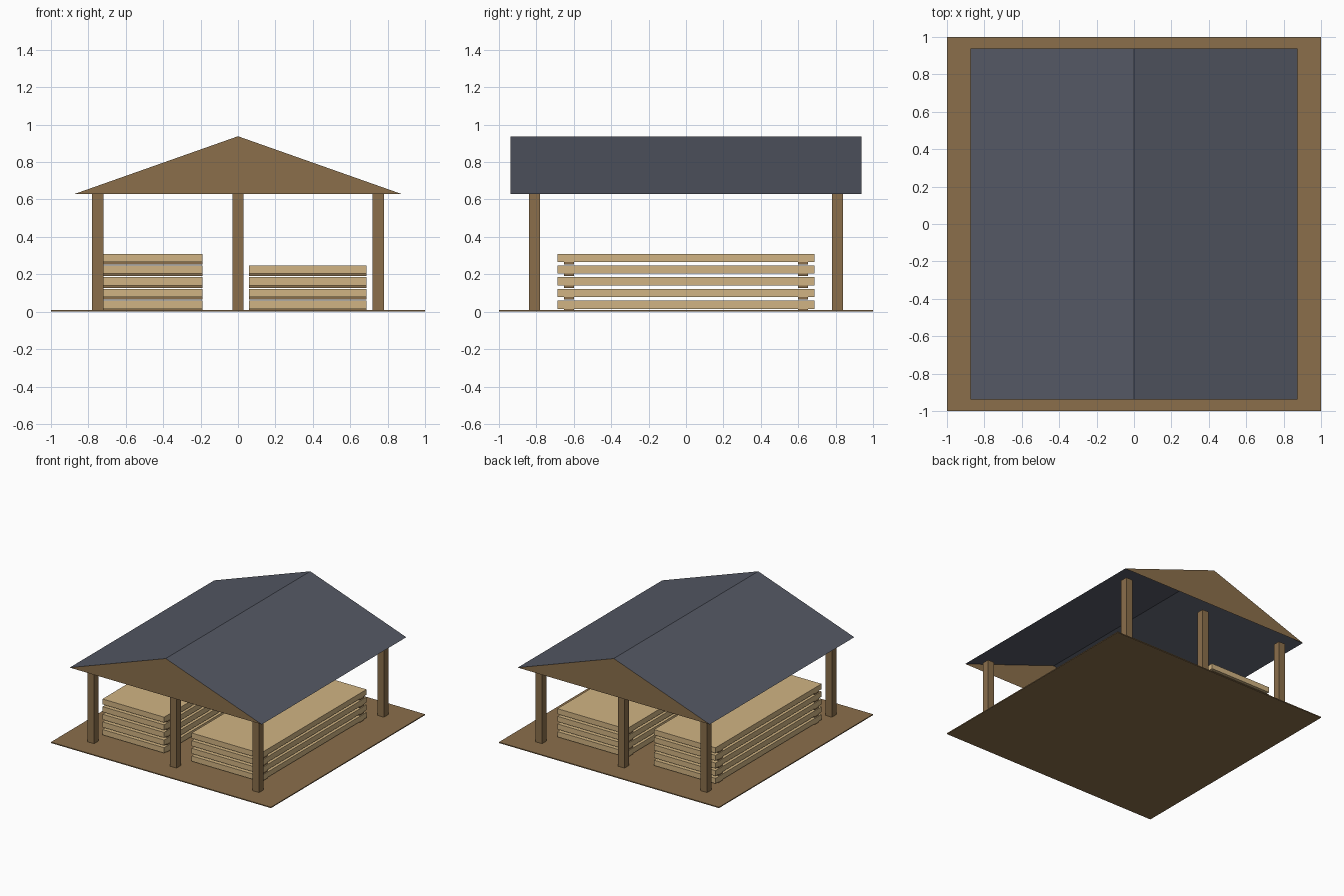
import bpy
import bmesh

cube = bpy.data.objects.get("Cube")
if cube:
    bpy.data.objects.remove(cube, do_unlink=True)


def linear(c):
    c /= 255
    return c / 12.92 if c <= 0.04045 else ((c + 0.055) / 1.055) ** 2.4


def material(name, *rgb):
    colour = (*[linear(c) for c in rgb], 1)
    mat = bpy.data.materials.new(name)
    mat.use_nodes = True
    mat.diffuse_color = colour
    bsdf = mat.node_tree.nodes["Principled BSDF"]
    bsdf.inputs["Base Color"].default_value = colour
    bsdf.inputs["Roughness"].default_value = 0.9
    return mat


brown = material("brown_wood", 139, 111, 75)
tan = material("pale_lumber", 209, 180, 131)
slate = material("slate_roof", 84, 88, 100)


def box(name, mat, x, y, z):
    """Box from (min, max) ranges on each axis."""
    bm = bmesh.new()
    bmesh.ops.create_cube(bm, size=1)
    for v in bm.verts:
        v.co = [r[0] if c < 0 else r[1] for r, c in zip((x, y, z), v.co)]
    return finish(name, bm, mat)


def finish(name, bm, *mats):
    mesh = bpy.data.meshes.new(name)
    bm.to_mesh(mesh)
    bm.free()
    for mat in mats:
        mesh.materials.append(mat)
    obj = bpy.data.objects.new(name, mesh)
    bpy.context.collection.objects.link(obj)
    return obj


# Ground slab
box("ground", brown, (-1, 1), (-1, 1), (0, 0.008))

# Three posts under each gable
EAVE = 0.63
for end, y in (("front", -0.81), ("back", 0.81)):
    for side, x in (("right", -0.75), ("middle", 0), ("left", 0.75)):
        box(f"{end}_{side}_post", brown, (x - 0.03, x + 0.03),
            (y - 0.03, y + 0.03), (0.004, EAVE))

# Roof: two slopes and two gables, open underneath
bm = bmesh.new()
profile = [(-0.873, EAVE), (0.873, EAVE), (0, 0.938)]
front, back = [[bm.verts.new((x, y, z)) for x, z in profile] for y in (-0.938, 0.938)]
for a, b in ((1, 2), (2, 0)):
    bm.faces.new((front[a], back[a], back[b], front[b]))
for gable in (front, back[::-1]):
    bm.faces.new(gable).material_index = 1
bm.normal_update()
finish("roof", bm, slate, brown)

# Lumber stacks: boards separated by thin spacers near both ends
PITCH = 0.0627
for side, x, layers in (("right", (-0.75, -0.19), 5), ("left", (0.06, 0.687), 4)):
    for i in range(layers):
        z = 0.015 + i * PITCH
        box(f"{side}_stack_board_{i + 1}", tan, x, (-0.688, 0.688), (z, z + 0.044))
        for end, y in (("front", -0.626), ("back", 0.626)):
            box(f"{side}_stack_{end}_spacer_{i + 1}", brown, x,
                (y - 0.026, y + 0.026), (z - 0.0125, z))
